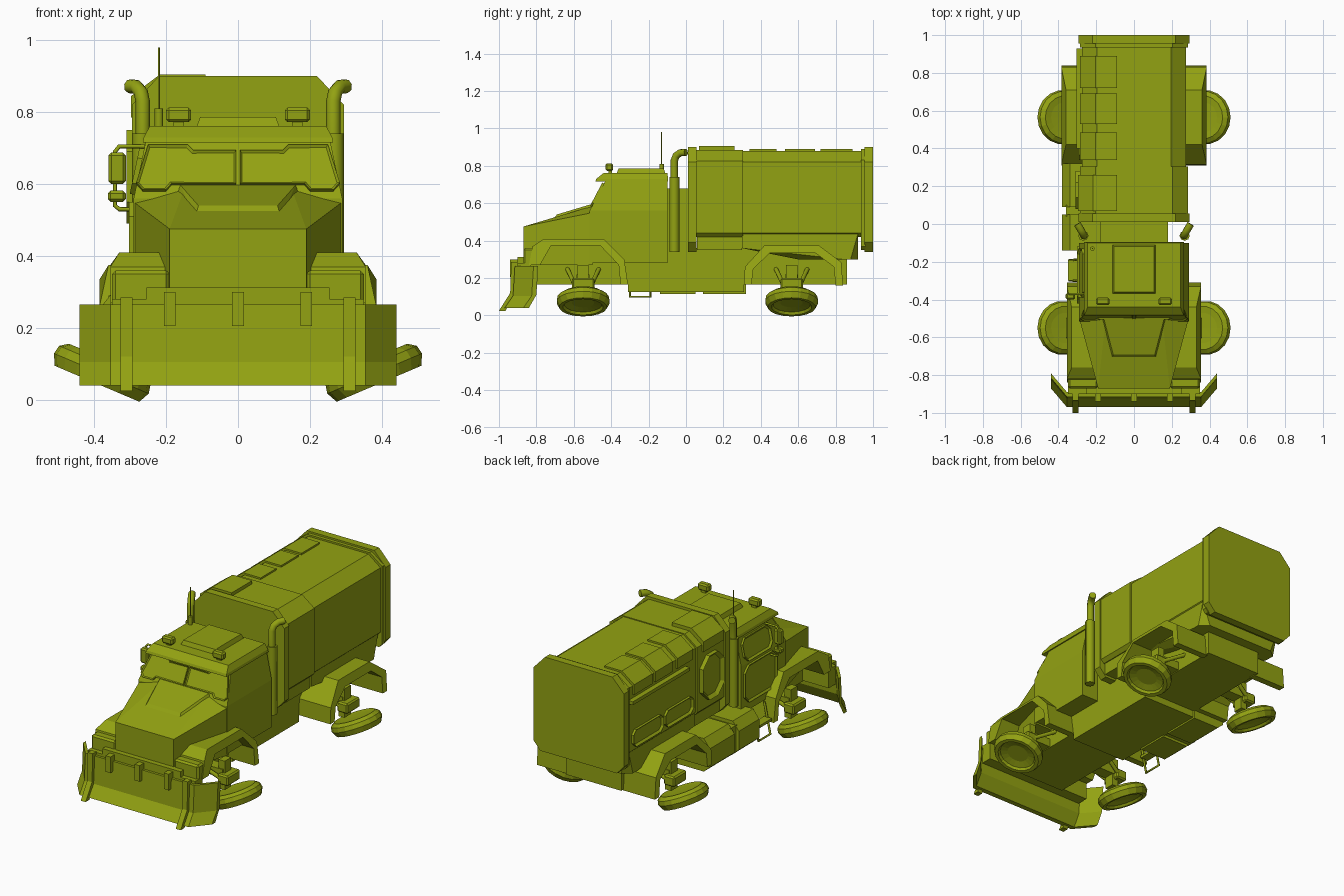
import bpy, bmesh, math
from mathutils import Vector, Matrix

cube = bpy.data.objects.get("Cube")
if cube:
    bpy.data.objects.remove(cube, do_unlink=True)

OLIVE = (0.29, 0.36, 0.006, 1)
mat = bpy.data.materials.new("olive green")
mat.use_nodes = True
mat.diffuse_color = OLIVE
mat.node_tree.nodes["Principled BSDF"].inputs["Base Color"].default_value = OLIVE


def finish(name, bm):
    bmesh.ops.recalc_face_normals(bm, faces=bm.faces)
    mesh = bpy.data.meshes.new(name)
    bm.to_mesh(mesh)
    bm.free()
    mesh.materials.append(mat)
    ob = bpy.data.objects.new(name, mesh)
    bpy.context.collection.objects.link(ob)
    return ob


def bevel(ob, width):
    mod = ob.modifiers.new("edge", 'BEVEL')
    mod.width, mod.segments = width, 1
    return ob


def box(name, x0, x1, y0, y1, z0, z1, edge=0):
    bm = bmesh.new()
    bmesh.ops.create_cube(bm, size=1)
    bmesh.ops.scale(bm, vec=(abs(x1 - x0), y1 - y0, z1 - z0), verts=bm.verts)
    bmesh.ops.translate(bm, vec=((x0 + x1) / 2, (y0 + y1) / 2, (z0 + z1) / 2), verts=bm.verts)
    ob = finish(name, bm)
    return bevel(ob, edge) if edge else ob


def hull(name, pts):
    """Convex body, symmetric in x."""
    bm = bmesh.new()
    for x, y, z in pts:
        for s in (1, -1):
            bm.verts.new((s * x, y, z))
    bmesh.ops.convex_hull(bm, input=bm.verts)
    bmesh.ops.dissolve_limit(bm, angle_limit=0.01, verts=bm.verts, edges=bm.edges)
    return finish(name, bm)


def prism(name, pts, offset, rim=0):
    """Flat outline pushed along offset, with an optional recessed middle."""
    bm = bmesh.new()
    face = bm.faces.new([bm.verts.new(p) for p in pts])
    geo = bmesh.ops.extrude_face_region(bm, geom=[face], use_keep_orig=True)["geom"]
    bmesh.ops.translate(bm, vec=offset, verts=[g for g in geo if isinstance(g, bmesh.types.BMVert)])
    bmesh.ops.recalc_face_normals(bm, faces=bm.faces)
    if rim:
        top = [g for g in geo if isinstance(g, bmesh.types.BMFace)]
        bmesh.ops.inset_region(bm, faces=top, thickness=rim, depth=0)
        bmesh.ops.translate(bm, vec=-Vector(offset) * 0.6, verts=top[0].verts)
    return finish(name, bm)


def tube(name, pts, radius, sides=8):
    curve = bpy.data.curves.new(name, 'CURVE')
    curve.dimensions = '3D'
    curve.bevel_depth, curve.bevel_resolution = radius, sides // 4
    curve.use_fill_caps = True
    spline = curve.splines.new('POLY')
    spline.points.add(len(pts) - 1)
    for p, co in zip(spline.points, pts):
        p.co = (*co, 1)
    curve.materials.append(mat)
    ob = bpy.data.objects.new(name, curve)
    bpy.context.collection.objects.link(ob)
    return ob


def octagon(y0, y1, z0, z1, c, xf):
    pts = [(y0 + c, z0), (y1 - c, z0), (y1, z0 + c), (y1, z1 - c),
           (y1 - c, z1), (y0 + c, z1), (y0, z1 - c), (y0, z0 + c)]
    return [(xf(z), y, z) for y, z in pts]


# Chassis and bed
box("chassis", -0.18, 0.18, -0.84, 0.86, 0.165, 0.36)
box("belly_pan", -0.18, 0.18, -0.31, 0.31, 0.125, 0.17)
box("cab_connector", -0.18, 0.18, -0.1, 0.02, 0.34, 0.68)
hull("rear_bed", [(0.27, 0.3, 0.44), (0.27, 0.92, 0.44), (0.27, 0.3, 0.36),
                  (0.27, 0.84, 0.3), (0.22, 0.92, 0.3), (0.27, 0.88, 0.3), (0.22, 0.6, 0.3)])

# Container
def container_slice(name, y0, y1, w, z0, z1):
    return hull(name, [(x, y, z) for y in (y0, y1) for x, z in
                       ((w - 0.02, z0), (w, z0 + 0.02), (w, z1 - 0.06), (w - 0.08, z1))])

container_slice("container_front", 0.05, 0.305, 0.285, 0.42, 0.885)
container_slice("container_rear", 0.3, 0.95, 0.275, 0.42, 0.88)
box("container_sill", -0.26, 0.26, 0.06, 0.3, 0.35, 0.43)
for name, y0, y1 in (("container_front_frame", 0.01, 0.055), ("container_back_plate", 0.955, 1.0)):
    hull(name, [(x, y, z) for y in (y0, y1) for x, z in
                ((0.25, 0.34), (0.295, 0.39), (0.295, 0.82), (0.22, 0.9))])
container_slice("container_back_seal", 0.935, 0.96, 0.285, 0.35, 0.89)

# Roof hatches folded over the upper edge
for y0, y1, top in ((0.07, 0.26, 0.905), (0.34, 0.485, 0.89), (0.53, 0.69, 0.89), (0.72, 0.89, 0.89)):
    w = 0.285 if y0 > 0.3 else 0.297
    prism("roof_hatch", [(-0.09, y0, top), (w * -1 + 0.08, y0, top), (-w, y0, top - 0.06),
                         (-w, y0, top - 0.12), (-w + 0.02, y0, top - 0.12), (-0.09, y0, top - 0.03)],
          (0, y1 - y0, 0))

# Container side panels
prism("side_hatch", octagon(0.08, 0.28, 0.49, 0.75, 0.06, lambda z: -0.28), (-0.03, 0, 0), 0.02)
for y0, y1 in ((0.34, 0.6), (0.62, 0.9)):
    prism("side_panel", octagon(y0, y1, 0.46, 0.56, 0.025, lambda z: -0.27), (-0.02, 0, 0), 0.012)
box("side_rail", -0.305, -0.27, 0.4, 0.93, 0.73, 0.75)

# Cab, visor, hood
hull("cab", [(0.29, -0.1, 0.28), (0.29, -0.515, 0.28), (0.29, -0.1, 0.56),
             (0.29, -0.515, 0.56), (0.25, -0.1, 0.75), (0.25, -0.415, 0.75)])
hull("cab_roof", [(0.265, -0.485, 0.715), (0.265, -0.095, 0.715), (0.262, -0.48, 0.73),
                  (0.262, -0.095, 0.73), (0.245, -0.44, 0.762), (0.245, -0.1, 0.762)])
hull("roof_plate", [(x, y, z) for x, y0, y1, z in ((0.115, -0.37, -0.11, 0.76), (0.105, -0.36, -0.12, 0.787))
                    for y in (y0, y1)])
hull("hood", [(0.19, -0.87, 0.475), (0.19, -0.87, 0.27), (0.29, -0.5, 0.55),
              (0.15, -0.5, 0.585), (0.29, -0.5, 0.27)])
hull("hood_scoop", [(0.12, -0.72, 0.505), (0.18, -0.5, 0.55), (0.11, -0.69, 0.54),
                    (0.16, -0.5, 0.597), (0.12, -0.72, 0.49)])

# Windscreen panes
PANE = [(0.005, 0.69), (0.125, 0.69), (0.14, 0.705), (0.25, 0.705), (0.283, 0.6),
        (0.265, 0.58), (0.2, 0.58), (0.185, 0.597), (0.005, 0.597)]
for s in (1, -1):
    prism("windscreen_pane", [(s * x, -0.515 + (z - 0.56) * 0.526, z) for x, z in PANE],
          (0, -0.009, 0.005), 0.008)

# Cab door on the fitted side
def slope(z):
    return -0.288 + max(0, z - 0.56) * 0.21

prism("door", octagon(-0.42, -0.12, 0.33, 0.55, 0.04, slope), (-0.015, 0, 0), 0.012)
prism("door_window", octagon(-0.39, -0.13, 0.57, 0.7, 0.03, slope), (-0.015, 0, 0.003), 0.012)

# Fenders: arch outlines in side view
FRONT = [(-0.84, 0.27), (-0.82, 0.37), (-0.76, 0.41), (-0.44, 0.41), (-0.33, 0.3), (-0.31, 0.165),
         (-0.35, 0.165), (-0.36, 0.27), (-0.46, 0.375), (-0.72, 0.375), (-0.78, 0.27)]
REAR = [(0.31, 0.165), (0.315, 0.26), (0.42, 0.375), (0.71, 0.375), (0.83, 0.285), (0.84, 0.16),
        (0.8, 0.16), (0.79, 0.26), (0.69, 0.335), (0.45, 0.335), (0.36, 0.25), (0.35, 0.165)]
for s, side in ((1, "left"), (-1, "right")):
    for part, outline, w in (("front", FRONT, 0.355), ("rear", REAR, 0.385)):
        ob = prism(f"{side}_{part}_fender", [(s * 0.17, y, z) for y, z in outline], (s * (w - 0.17), 0, 0))
        peak = max(z for y, z in outline)
        for v in ob.data.vertices:          # taper the crown
            if abs(v.co.x) > 0.3 and v.co.z > peak - 0.01:
                v.co.x -= s * 0.025
    box(f"{side}_fender_nose", s * 0.19, s * 0.35, -0.87, -0.79, 0.27, 0.36, 0.01)

# Folded wheels with hub and struts
def wheel(name, s, y):
    tyre = [(0, 0.03), (0.08, 0.032), (0.115, 0.036), (0.138, 0.02), (0.143, -0.005),
            (0.128, -0.036), (0.108, -0.036), (0.1, -0.022), (0.06, -0.012), (0, -0.012)]
    bm = bmesh.new()
    verts = [bm.verts.new((r, 0, z)) for r, z in tyre]
    edges = [bm.edges.new(p) for p in zip(verts, verts[1:])]
    bmesh.ops.spin(bm, geom=verts + edges, cent=(0, 0, 0), axis=(0, 0, 1), angle=math.tau, steps=18)
    bmesh.ops.remove_doubles(bm, verts=bm.verts, dist=0.0005)
    tilt = Matrix.Translation((s * 0.378, y, 0.078)) @ Matrix.Rotation(-s * math.radians(23), 4, 'Y')
    bmesh.ops.transform(bm, matrix=tilt, verts=bm.verts)
    finish(name, bm)

for s, side in ((1, "left"), (-1, "right")):
    for part, y in (("front", -0.55), ("rear", 0.565)):
        wheel(f"{side}_{part}_wheel", s, y)
        box(f"{side}_{part}_knuckle", s * 0.29, s * 0.36, y - 0.06, y + 0.06, 0.14, 0.2, 0.008)
        box(f"{side}_{part}_strut", s * 0.28, s * 0.32, y - 0.03, y + 0.03, 0.1, 0.27)
        box(f"{side}_{part}_axle", s * 0.16, s * 0.31, y - 0.035, y + 0.035, 0.17, 0.22)
        for d in (-0.085, 0.085):
            tube(f"{side}_{part}_link", [(s * 0.17, y + d, 0.25), (s * 0.33, y + d * 0.5, 0.16)], 0.012)

# Plough blade: one section swept across, with swept-back wings
BLADE = [(-0.97, 0.04), (-0.925, 0.105), (-0.915, 0.265), (-0.89, 0.265), (-0.9, 0.11), (-0.94, 0.04)]
bm = bmesh.new()
rings = [[bm.verts.new((x, y + dy, z)) for y, z in BLADE]
         for x, dy in ((-0.44, 0.1), (-0.355, 0), (0.355, 0), (0.44, 0.1))]
for a, b in zip(rings, rings[1:]):
    for i in range(len(BLADE)):
        j = (i + 1) % len(BLADE)
        bm.faces.new((a[i], a[j], b[j], b[i]))
bm.faces.new(rings[0])
bm.faces.new(rings[-1])
finish("plough_blade", bm)
RIB = [(-1.0, 0.025), (-0.965, 0.025), (-0.91, 0.12), (-0.9, 0.285), (-0.935, 0.285), (-0.94, 0.12)]
for x in (-0.31, 0.31):
    prism("plough_rib", [(x - 0.016, y, z) for y, z in RIB], (0.032, 0, 0))
for x in (-0.19, 0, 0.19):
    box("plough_hook", x - 0.016, x + 0.016, -0.94, -0.87, 0.205, 0.3)
box("plough_bar", -0.255, 0.255, -0.9, -0.86, 0.25, 0.313)
box("front_bumper", -0.35, 0.35, -0.9, -0.83, 0.17, 0.28)

# Exhaust stacks
for s, side in ((1, "left"), (-1, "right")):
    tube(f"{side}_exhaust_muffler", [(s * 0.268, -0.062, z) for z in (0.34, 0.74)], 0.027)
    tube(f"{side}_exhaust_pipe", [(s * 0.265, -0.062, 0.7), (s * 0.265, -0.062, 0.83),
                                  (s * 0.27, -0.052, 0.855), (s * 0.282, -0.03, 0.87),
                                  (s * 0.3, 0, 0.872)], 0.02)
    # Roof lamps
    box(f"{side}_roof_lamp", s * 0.13, s * 0.2, -0.43, -0.39, 0.772, 0.813, 0.008)
    box(f"{side}_lamp_stand", s * 0.15, s * 0.18, -0.415, -0.395, 0.755, 0.775)

# Side tanks and step on the fitted side
for y0, y1 in ((-0.14, 0.05), (0.09, 0.32)):
    prism("side_tank", [(-0.17, y0, 0.115), (-0.34, y0, 0.115), (-0.38, y0, 0.15),
                        (-0.38, y0, 0.26), (-0.34, y0, 0.31), (-0.17, y0, 0.31)], (0, y1 - y0, 0))
box("tank_bridge", -0.36, -0.17, 0.04, 0.1, 0.13, 0.29)
tube("cab_step", [(-0.3, -0.3, 0.28), (-0.34, -0.3, 0.1), (-0.34, -0.19, 0.1), (-0.3, -0.19, 0.28)], 0.007)
box("step_tread", -0.35, -0.3, -0.3, -0.19, 0.18, 0.195)

# Mirrors and aerial
tube("mirror_frame", [(-0.26, -0.37, 0.705), (-0.33, -0.37, 0.705), (-0.342, -0.37, 0.69),
                      (-0.342, -0.37, 0.54), (-0.33, -0.37, 0.53), (-0.28, -0.37, 0.53)], 0.006)
box("large_mirror", -0.36, -0.312, -0.4, -0.365, 0.6, 0.688, 0.008)
box("small_mirror", -0.362, -0.312, -0.4, -0.365, 0.55, 0.582, 0.008)
tube("aerial_base", [(-0.22, -0.13, 0.75), (-0.22, -0.13, 0.81)], 0.012)
tube("aerial", [(-0.22, -0.13, 0.8), (-0.22, -0.13, 0.98)], 0.003)
